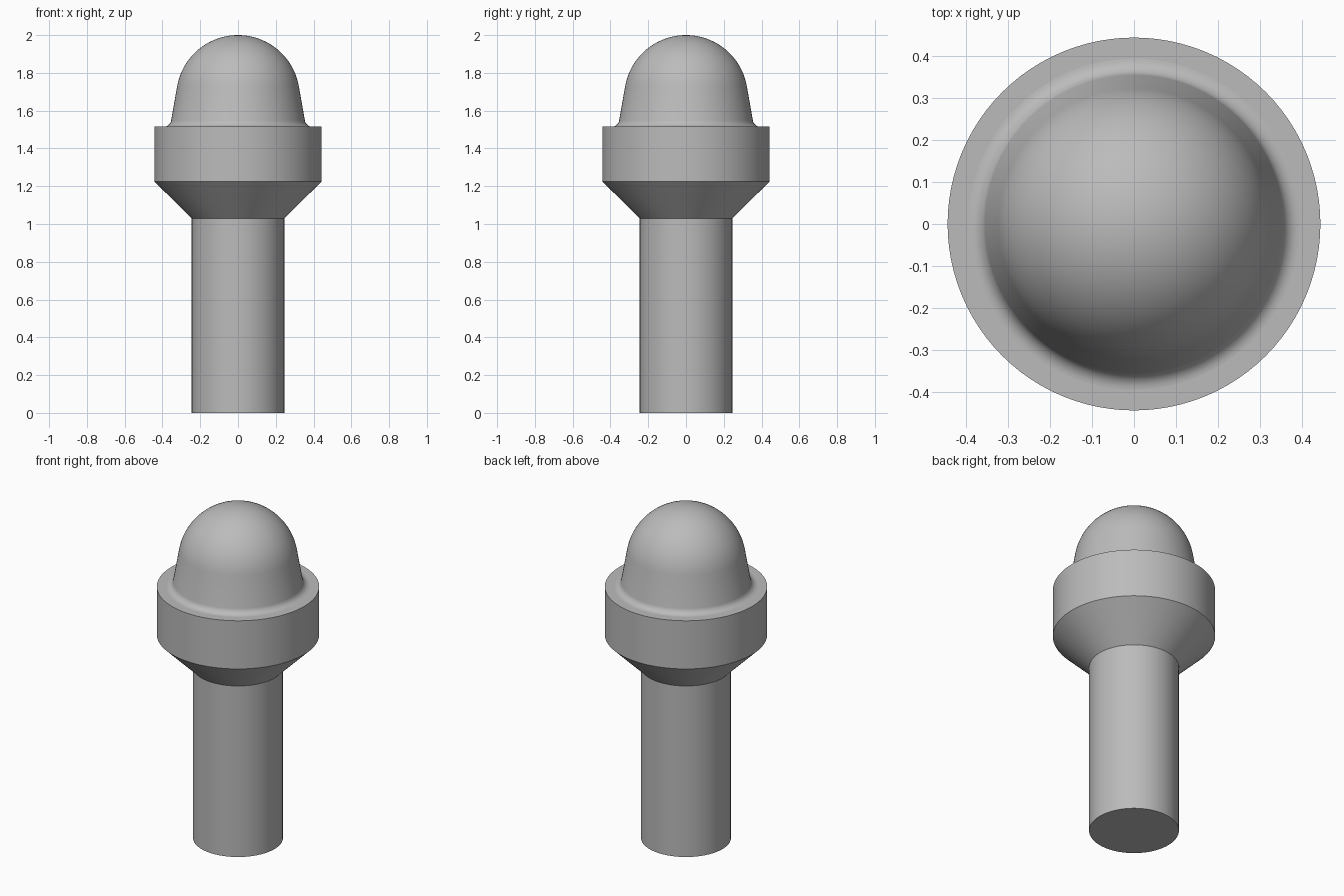
import bpy, bmesh
from math import sin, cos, pi, radians

cube = bpy.data.objects.get("Cube")
if cube:
    bpy.data.objects.remove(cube, do_unlink=True)

SEGMENTS = 96
GREY = (0.5, 0.5, 0.5, 1)
metal = bpy.data.materials.new("plain grey")
metal.use_nodes = True
metal.diffuse_color = GREY
metal.node_tree.nodes["Principled BSDF"].inputs["Base Color"].default_value = GREY


def revolve(name, profile):
    """Turn a bottom-to-top (radius, height) profile around the z axis."""
    bm = bmesh.new()
    verts = [bm.verts.new((r, 0, z)) for r, z in profile]
    edges = [bm.edges.new(pair) for pair in zip(verts, verts[1:])]
    bmesh.ops.spin(bm, geom=verts + edges, cent=(0, 0, 0), axis=(0, 0, 1),
                   angle=2 * pi, steps=SEGMENTS, use_merge=True)
    bmesh.ops.remove_doubles(bm, verts=bm.verts, dist=1e-5)
    bmesh.ops.recalc_face_normals(bm, faces=bm.faces)
    # Open shells: make sure the surface faces away from the axis
    side = max(bm.faces, key=lambda f: abs(f.normal.xy.dot(f.calc_center_median().xy)))
    if side.normal.xy.dot(side.calc_center_median().xy) < 0:
        bmesh.ops.reverse_faces(bm, faces=bm.faces)
    mesh = bpy.data.meshes.new(name)
    bm.to_mesh(mesh)
    bm.free()
    mesh.materials.append(metal)
    obj = bpy.data.objects.new(name, mesh)
    bpy.context.collection.objects.link(obj)
    bpy.ops.object.select_all(action="DESELECT")
    obj.select_set(True)
    bpy.context.view_layer.objects.active = obj
    bpy.ops.object.shade_smooth_by_angle(angle=radians(25))


def arc(cr, cz, radius, start, end, steps):
    angles = [radians(start + (end - start) * i / steps) for i in range(steps + 1)]
    return [(cr + radius * cos(a), cz + radius * sin(a)) for a in angles]


shank_r, shank_top = 0.245, 1.03
collar_r, collar_low, collar_top = 0.443, 1.225, 1.515
dome_r, draft, fillet = 0.327, 10, 0.04
dome_z = 2 - dome_r

# Fillet centre that touches both the collar top and the tapered dome side
fillet_z = collar_top + fillet
fillet_r = (dome_r + fillet - (fillet_z - dome_z) * sin(radians(draft))) / cos(radians(draft))

# Straight shank with a closed base
revolve("shank", [(0, 0), (shank_r, 0), (shank_r, shank_top)])

# Collar with a conical underside and a flat upper ledge
revolve("collar", [(shank_r, shank_top), (collar_r, collar_low),
                   (collar_r, collar_top), (fillet_r, collar_top)])

# Filleted foot, tapered side and round cap
foot = arc(fillet_r, fillet_z, fillet, 270, 180 + draft, 8)
cap = arc(0, dome_z, dome_r, draft, 90, 20)
revolve("dome", foot + cap[:-1] + [(0, 2)])
